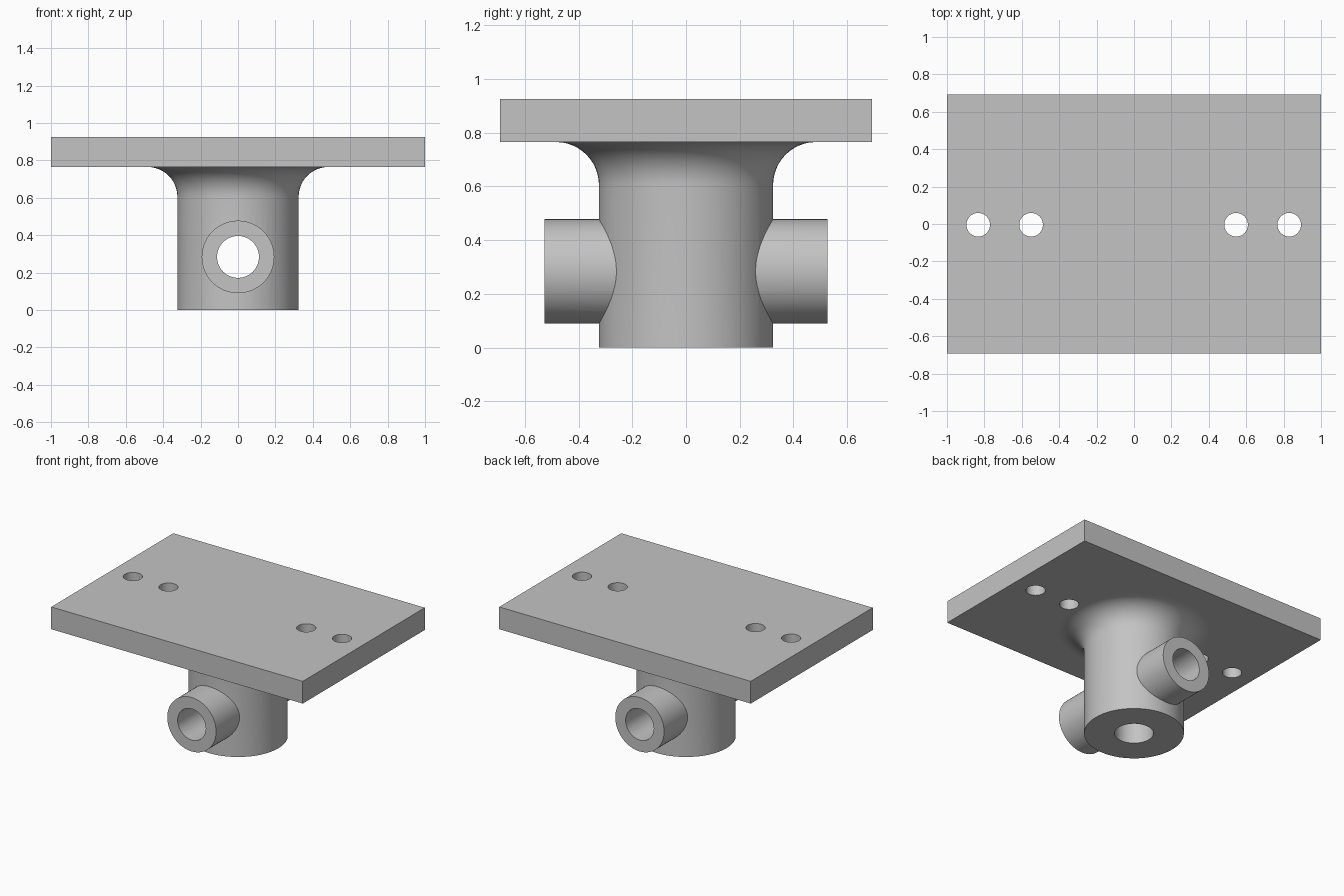
import bpy, bmesh, math
from mathutils import Matrix, Vector

if "Cube" in bpy.data.objects:
    bpy.data.objects.remove(bpy.data.objects["Cube"], do_unlink=True)

SEG = 64
PLATE_BOTTOM, PLATE_TOP = 0.765, 0.925
COLUMN_R, FILLET = 0.324, 0.16
BORE_Z = 0.284

grey = bpy.data.materials.new("light grey")
grey.use_nodes = True
colour = (0.55, 0.55, 0.55, 1)
grey.diffuse_color = colour
grey.node_tree.nodes["Principled BSDF"].inputs["Base Color"].default_value = colour


def add_object(name, bm):
    bmesh.ops.recalc_face_normals(bm, faces=bm.faces)
    mesh = bpy.data.meshes.new(name)
    bm.to_mesh(mesh)
    bm.free()
    mesh.materials.append(grey)
    obj = bpy.data.objects.new(name, mesh)
    bpy.context.collection.objects.link(obj)
    return obj


def cylinder(name, radius, length, centre, along_y=False):
    bm = bmesh.new()
    turn = Matrix.Rotation(math.pi / 2, 4, "X") if along_y else Matrix()
    bmesh.ops.create_cone(bm, cap_ends=True, segments=SEG, radius1=radius, radius2=radius,
                          depth=length, matrix=Matrix.Translation(centre) @ turn)
    return add_object(name, bm)


def combine(target, tool, operation):
    """Apply a boolean and discard the tool object."""
    mod = target.modifiers.new(operation, "BOOLEAN")
    mod.operation, mod.solver, mod.object = operation, "EXACT", tool
    graph = bpy.context.evaluated_depsgraph_get()
    mesh = bpy.data.meshes.new_from_object(target.evaluated_get(graph))
    target.modifiers.clear()
    target.data = mesh
    bpy.data.objects.remove(tool, do_unlink=True)


# Column with a concave fillet flaring into the plate, spun from a profile
profile = [(0, 0), (COLUMN_R, 0)]
for i in range(13):
    a = i / 12 * math.pi / 2
    profile.append((COLUMN_R + FILLET * (1 - math.cos(a)),
                    PLATE_BOTTOM - FILLET * (1 - math.sin(a))))
flare = COLUMN_R + FILLET
profile += [(flare, PLATE_BOTTOM + 0.05), (0, PLATE_BOTTOM + 0.05)]
bm = bmesh.new()
verts = [bm.verts.new((r, 0, z)) for r, z in profile]
edges = [bm.edges.new(pair) for pair in zip(verts, verts[1:])]
bmesh.ops.spin(bm, geom=verts + edges, cent=(0, 0, 0), axis=(0, 0, 1),
               angle=math.tau, steps=SEG, use_duplicate=False)
bmesh.ops.remove_doubles(bm, verts=bm.verts, dist=0.0001)
body = add_object("mounting_bracket", bm)

# Rectangular mounting plate
bm = bmesh.new()
bmesh.ops.create_cube(bm, size=1)
bmesh.ops.scale(bm, verts=bm.verts, vec=(2, 1.386, PLATE_TOP - PLATE_BOTTOM))
bmesh.ops.translate(bm, verts=bm.verts, vec=(0, 0, (PLATE_TOP + PLATE_BOTTOM) / 2))
combine(body, add_object("plate", bm), "UNION")

# Cross tube through the column, then its bore
combine(body, cylinder("cross_tube", 0.194, 1.052, (0, 0, BORE_Z), True), "UNION")
combine(body, cylinder("cross_bore", 0.112, 1.5, (0, 0, BORE_Z), True), "DIFFERENCE")

# Blind hole up from the foot of the column, meeting the cross bore
combine(body, cylinder("foot_bore", 0.126, 2 * BORE_Z, Vector((0, 0, 0))), "DIFFERENCE")

# Bolt holes in the plate
for x in (-0.833, -0.55, 0.546, 0.83):
    combine(body, cylinder("bolt_hole", 0.063, 0.4, (x, -0.004, PLATE_TOP)), "DIFFERENCE")

# Smooth curved walls, keeping the rims sharp
bpy.ops.object.select_all(action="DESELECT")
body.select_set(True)
bpy.context.view_layer.objects.active = body
bpy.ops.object.shade_smooth_by_angle(angle=math.radians(30))
